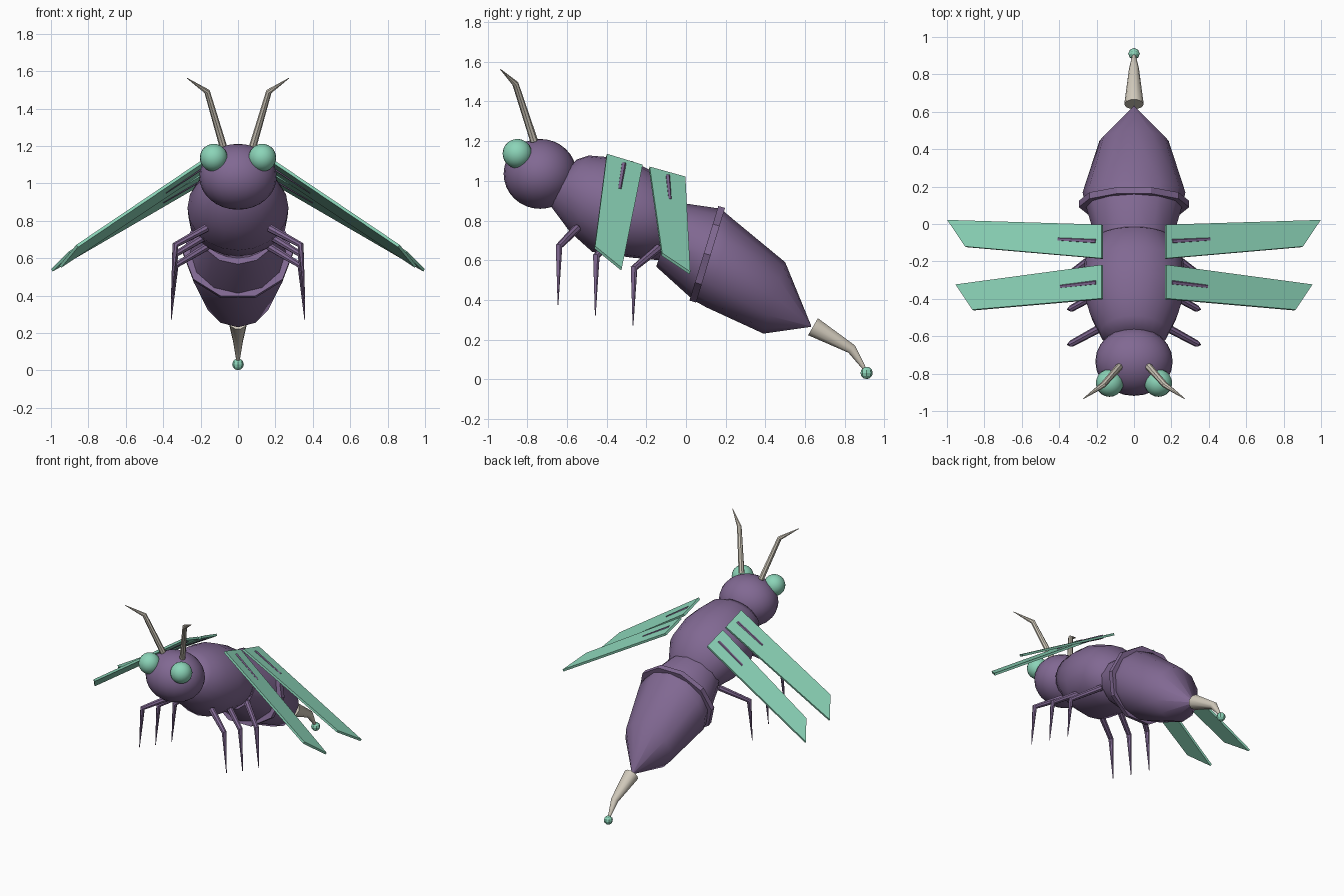
import bpy, bmesh, math
from mathutils import Vector

cube = bpy.data.objects.get("Cube")
if cube:
    bpy.data.objects.remove(cube)


def material(name, rgb):
    m = bpy.data.materials.new(name)
    m.use_nodes = True
    m.diffuse_color = (*rgb, 1)
    m.node_tree.nodes["Principled BSDF"].inputs["Base Color"].default_value = (*rgb, 1)
    return m


PURPLE = material("dusky purple", (0.22, 0.14, 0.29))
GREEN = material("mint green", (0.26, 0.66, 0.48))
BONE = material("bone", (0.64, 0.59, 0.50))


def finish(name, bm, mat, angle=None):
    bmesh.ops.recalc_face_normals(bm, faces=bm.faces)
    mesh = bpy.data.meshes.new(name)
    bm.to_mesh(mesh)
    bm.free()
    mesh.materials.append(mat)
    ob = bpy.data.objects.new(name, mesh)
    bpy.context.collection.objects.link(ob)
    if angle:
        bpy.ops.object.select_all(action="DESELECT")
        ob.select_set(True)
        bpy.context.view_layer.objects.active = ob
        bpy.ops.object.shade_smooth_by_angle(angle=math.radians(angle))
    return ob


def skin(name, rings, mat, sides, angle, closed=False):
    """Skin elliptical rings given as (centre, half axis, half axis)."""
    bm = bmesh.new()
    loops = []
    for c, u, v in rings:
        turns = [2 * math.pi * i / sides for i in range(sides)]
        loops.append([bm.verts.new(c + u * math.cos(t) + v * math.sin(t)) for t in turns])
    pairs = list(zip(loops, loops[1:]))
    if closed:
        pairs.append((loops[-1], loops[0]))
    else:
        bm.faces.new(loops[0])
        bm.faces.new(loops[-1])
    for a, b in pairs:
        for i in range(sides):
            j = (i + 1) % sides
            bm.faces.new((a[i], a[j], b[j], b[i]))
    return finish(name, bm, mat, angle)


def section(y, z, tilt, w, h):
    """Cross-section of the body, leaning back by tilt degrees."""
    t = math.radians(tilt)
    return Vector((0, y, z)), Vector((w, 0, 0)), Vector((0, math.sin(t), math.cos(t))) * h


def limb(name, points, radii, mat, sides=8):
    """Tapered jointed tube through the points."""
    pts = [Vector(p) for p in points]
    rings = []
    for i, (p, r) in enumerate(zip(pts, radii)):
        d = Vector()
        if i:
            d += (p - pts[i - 1]).normalized()
        if i < len(pts) - 1:
            d += (pts[i + 1] - p).normalized()
        q = d.to_track_quat("Z", "Y")
        rings.append((p, q @ Vector((r, 0, 0)), q @ Vector((0, r, 0))))
    return skin(name, rings, mat, sides, 40)


def ball(name, centre, size, mat, u=24, v=16, angle=40):
    bm = bmesh.new()
    bmesh.ops.create_uvsphere(bm, u_segments=u, v_segments=v, radius=1)
    for vert in bm.verts:
        vert.co = Vector(a * b for a, b in zip(vert.co, size)) + Vector(centre)
    return finish(name, bm, mat, angle)


# Head and body
ball("head", (0, -0.735, 1.035), (0.207, 0.184, 0.176), PURPLE)
skin("thorax", [section(-0.62, 1.02, 38, 0.12, 0.11),
                section(-0.585, 1.0, 37, 0.18, 0.16),
                section(-0.48, 0.93, 29, 0.235, 0.215),
                section(-0.37, 0.87, 24, 0.27, 0.25),
                section(-0.2, 0.82, 20, 0.265, 0.22),
                section(-0.07, 0.75, 19, 0.19, 0.16),
                section(-0.03, 0.73, 18, 0.1, 0.09)], PURPLE, 20, 50)
skin("abdomen", [section(-0.1, 0.73, 17, 0.2, 0.17),
                 section(0.105, 0.63, 17, 0.26, 0.24),
                 section(0.169, 0.585, 17, 0.275, 0.232),
                 section(0.445, 0.41, 17, 0.185, 0.188),
                 section(0.63, 0.267, 17, 0.003, 0.003)], PURPLE, 12, 40)

# Raised band around the waist
skin("waist_band", [section(0.09, 0.635, 17, 0.25, 0.225),
                    section(0.09, 0.635, 17, 0.295, 0.262),
                    section(0.124, 0.625, 17, 0.295, 0.262),
                    section(0.124, 0.625, 17, 0.25, 0.225)], PURPLE, 10, 25, closed=True)

# Stinger with a bead at its tip
limb("stinger", [(0, 0.64, 0.265), (0, 0.835, 0.152), (0, 0.905, 0.045)],
     (0.052, 0.026, 0.008), BONE, 10)
ball("stinger_bead", (0, 0.91, 0.032), (0.031, 0.031, 0.031), GREEN, 8, 6, None)

# Leg joints: hip y, hip z, knee y, knee z, foot z
LEGS = {"front": (-0.55, 0.76, -0.64, 0.67, 0.375),
        "middle": (-0.36, 0.72, -0.452, 0.62, 0.32),
        "rear": (-0.14, 0.66, -0.262, 0.56, 0.27)}

# Wing corners: root front, root back, tip back, tip front
WINGS = {"front": ((0.17, -0.40, 1.13), (0.17, -0.22, 1.075),
                   (0.95, -0.325, 0.555), (0.86, -0.46, 0.665)),
         "rear": ((0.17, -0.185, 1.065), (0.17, -0.005, 1.015),
                  (0.995, 0.02, 0.535), (0.90, -0.122, 0.63))}


def wing(name, corners):
    bm = bmesh.new()
    face = bm.faces.new([bm.verts.new(c) for c in corners])
    face.normal_update()
    n = face.normal * 0.008
    top = bmesh.ops.extrude_face_region(bm, geom=[face])["geom"]
    bmesh.ops.translate(bm, vec=-n, verts=face.verts)
    bmesh.ops.translate(bm, vec=n, verts=[v for v in top if isinstance(v, bmesh.types.BMVert)])
    if face.is_valid and len(bm.faces) < 6:
        bm.faces.new(list(face.verts))
    finish(name, bm, GREEN)


for side, s in (("left", 1), ("right", -1)):
    ball(side + "_eye", (s * 0.13, -0.85, 1.137), (0.074,) * 3, GREEN, 20, 14)
    limb(side + "_antenna", [(s * 0.08, -0.765, 1.2), (s * 0.165, -0.86, 1.49),
                             (s * 0.272, -0.935, 1.562)], (0.02, 0.016, 0.002), BONE)
    for place, (hy, hz, ky, kz, fz) in LEGS.items():
        limb(f"{place}_{side}_leg", [(s * 0.17, hy, hz), (s * 0.335, ky, kz),
                                     (s * 0.357, ky - 0.005, fz)], (0.022, 0.018, 0.002), PURPLE)
    for place, corners in WINGS.items():
        pts = [Vector((s * x, y, z)) for x, y, z in corners]
        wing(f"{place}_{side}_wing", pts)
        # Strut lying along the inner part of the wing
        root, tip = (pts[0] + pts[1]) / 2, (pts[2] + pts[3]) / 2
        limb(f"{place}_{side}_wing_strut", [root.lerp(tip, 0.04), root.lerp(tip, 0.3)],
             (0.015, 0.012), PURPLE, 6)
